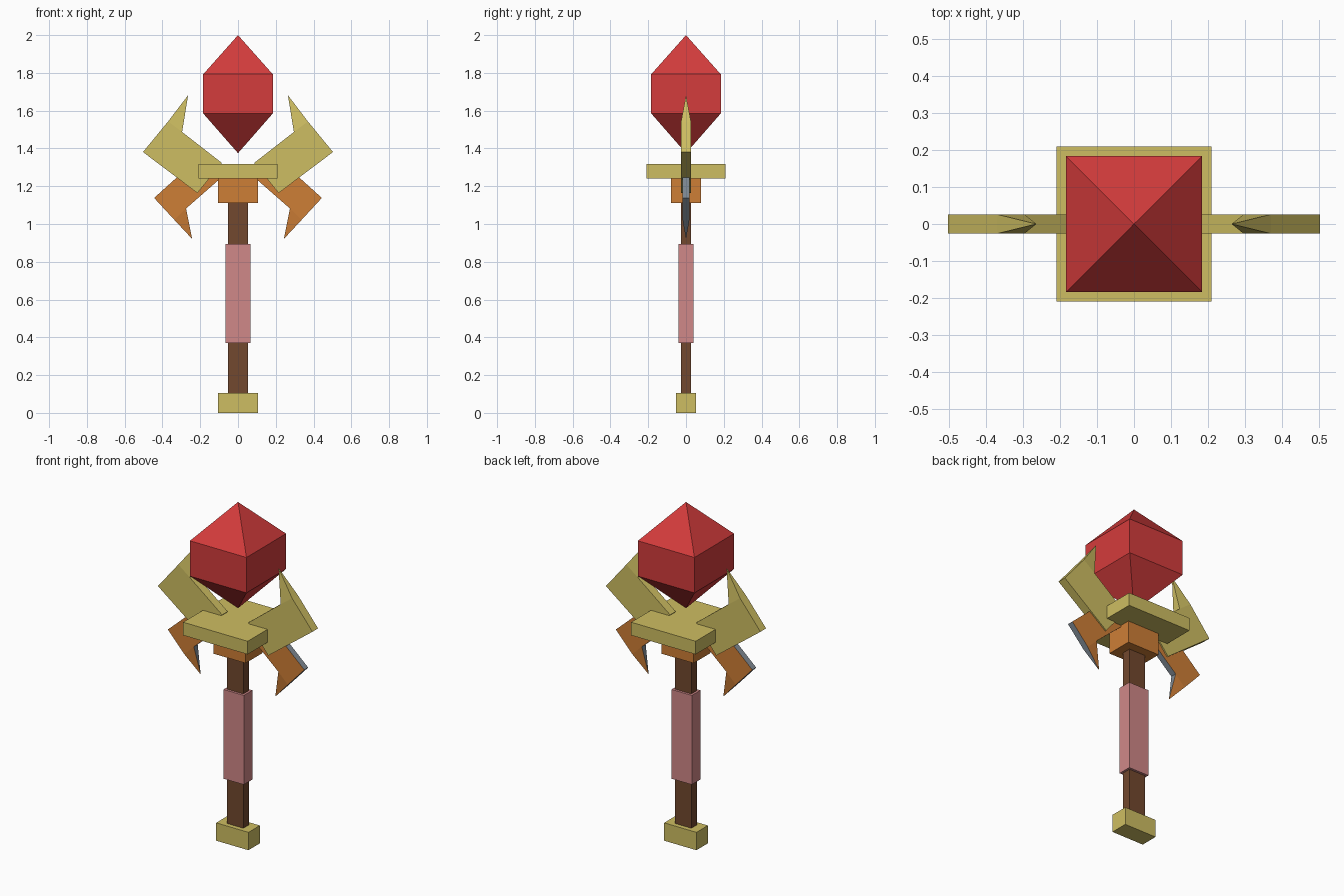
import bpy, bmesh

if "Cube" in bpy.data.objects:
    bpy.data.objects.remove(bpy.data.objects["Cube"])


def material(name, rgb):
    m = bpy.data.materials.new(name)
    lin = [(c / 255 / 12.92) if c < 11 else ((c / 255 + 0.055) / 1.055) ** 2.4 for c in rgb]
    m.diffuse_color = (*lin, 1)
    m.use_nodes = True
    m.node_tree.nodes["Principled BSDF"].inputs["Base Color"].default_value = m.diffuse_color
    return m


GOLD = material("gold", (206, 190, 98))
RED = material("red", (212, 60, 60))
ORANGE = material("orange", (206, 126, 54))
BROWN = material("brown", (114, 72, 46))
PINK = material("pink", (208, 136, 136))
GREY = material("grey", (128, 138, 148))


def finish(name, bm, *mats):
    bmesh.ops.recalc_face_normals(bm, faces=bm.faces)
    # Optional second colour goes on the narrow edge faces
    if len(mats) > 1:
        for f in bm.faces:
            f.material_index = 0 if abs(f.normal.y) > 0.5 else 1
    mesh = bpy.data.meshes.new(name)
    bm.to_mesh(mesh)
    bm.free()
    for m in mats:
        mesh.materials.append(m)
    obj = bpy.data.objects.new(name, mesh)
    bpy.context.collection.objects.link(obj)
    return obj


def box(name, hx, hy, z0, z1, mat):
    bm = bmesh.new()
    bmesh.ops.create_cube(bm, size=2)
    for v in bm.verts:
        v.co = (v.co.x * hx, v.co.y * hy, z1 if v.co.z > 0 else z0)
    finish(name, bm, mat)


def horn(name, side, outline, tip, half, *mats):
    """Flat arm from a five-point outline, with a pyramid barb on its edge 2-3."""
    bm = bmesh.new()
    front = [bm.verts.new((side * x, -half, z)) for x, z in outline]
    back = [bm.verts.new((side * x, half, z)) for x, z in outline]
    apex = bm.verts.new((side * tip[0], 0, tip[1]))
    bm.faces.new(front)
    bm.faces.new(back[::-1])
    for i in range(5):
        j = (i + 1) % 5
        if i != 2:
            bm.faces.new((front[i], back[i], back[j], front[j]))
    base = [front[2], back[2], back[3], front[3]]
    for i in range(4):
        bm.faces.new((base[i], base[(i + 1) % 4], apex))
    finish(name, bm, *mats)


# Handle
box("pommel", 0.105, 0.053, 0, 0.105, GOLD)
box("shaft", 0.053, 0.026, 0.09, 1.13, BROWN)
box("grip", 0.066, 0.04, 0.37, 0.895, PINK)

# Head mount
box("collar", 0.105, 0.079, 1.11, 1.245, ORANGE)
box("head_plate", 0.21, 0.21, 1.24, 1.317, GOLD)

# Upper and lower horns, mirrored
upper = [(0.215, 1.164), (0.503, 1.381), (0.37, 1.543), (0.296, 1.487), (0.085, 1.323)]
lower = [(0.207, 1.352), (0.444, 1.138), (0.337, 1.022), (0.275, 1.082), (0.10, 1.235)]
for side, label in ((1, "right"), (-1, "left")):
    horn("upper_horn_" + label, side, upper, (0.264, 1.682), 0.026, GOLD)
    horn("lower_horn_" + label, side, lower, (0.243, 0.921), 0.018, ORANGE, GREY)

# Floating crystal: square prism with a pyramid at each end
bm = bmesh.new()
r = 0.184
rings = [[bm.verts.new((x * r, y * r, z)) for x, y in ((-1, -1), (1, -1), (1, 1), (-1, 1))]
         for z in (1.585, 1.793)]
bottom, top = bm.verts.new((0, 0, 1.375)), bm.verts.new((0, 0, 2.0))
for i in range(4):
    j = (i + 1) % 4
    bm.faces.new((rings[0][i], rings[0][j], rings[1][j], rings[1][i]))
    bm.faces.new((rings[1][i], rings[1][j], top))
    bm.faces.new((rings[0][j], rings[0][i], bottom))
finish("crystal", bm, RED)
